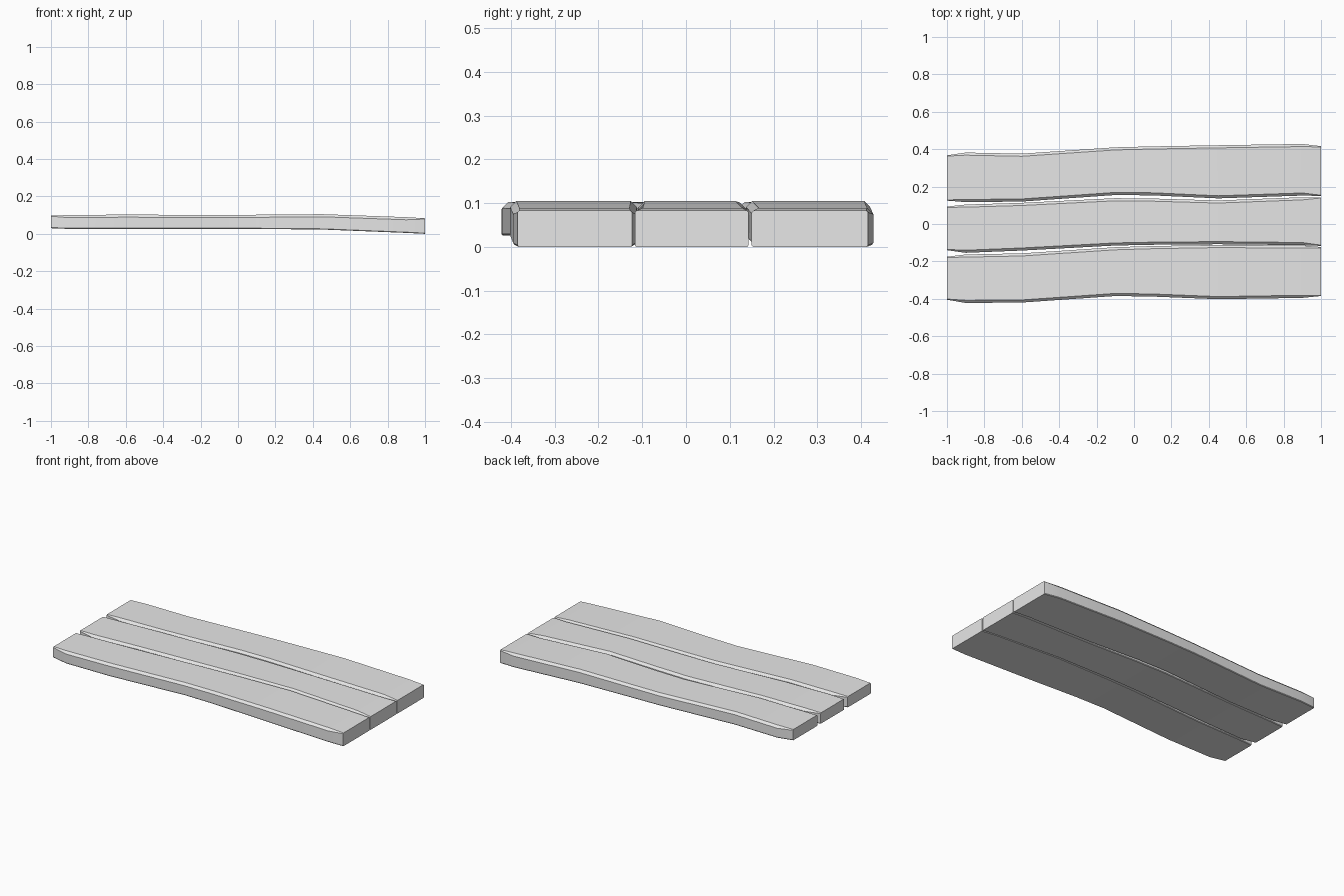
import bpy
import bmesh

if "Cube" in bpy.data.objects:
    bpy.data.objects.remove(bpy.data.objects["Cube"], do_unlink=True)

grey = bpy.data.materials.new("weathered_grey")
grey.use_nodes = True
colour = (0.8, 0.8, 0.8, 1)
grey.diffuse_color = colour
grey.node_tree.nodes["Principled BSDF"].inputs["Base Color"].default_value = colour

# Shared stations along the boards: x, underside z, top z
STATIONS = [(-1, .03, .098), (-.9, .026, .1), (-.6, .026, .103), (-.1, .026, .1),
            (.1, .026, .102), (.45, .023, .105), (.9, .005, .089), (1, 0, .083)]

# Front and back edge of each board at every station
BOARDS = {
    "front_plank": [(-.405, -.175), (-.422, -.163), (-.42, -.157), (-.385, -.124),
                    (-.388, -.118), (-.402, -.112), (-.395, -.115), (-.385, -.123)],
    "middle_plank": [(-.14, .093), (-.154, .104), (-.142, .113), (-.115, .138),
                     (-.111, .136), (-.108, .126), (-.113, .143), (-.117, .143)],
    "back_plank": [(.125, .367), (.117, .382), (.12, .376), (.155, .41),
                   (.153, .415), (.137, .421), (.152, .428), (.15, .416)],
}


def make_plank(name, edges):
    """Skin rectangular sections with chamfered top corners into one board."""
    bm = bmesh.new()
    rings = []
    for i, ((x, low, high), (a, b)) in enumerate(zip(STATIONS, edges)):
        c = .004 if i in (0, len(edges) - 1) else .014
        section = [(a + .003, low), (b - .003, low), (b, low + .004),
                   (b, high - c), (b - c, high), (a + c, high),
                   (a, high - c), (a, low + .004)]
        rings.append([bm.verts.new((x, y, z)) for y, z in section])
    for r, s in zip(rings, rings[1:]):
        for k in range(len(r)):
            n = (k + 1) % len(r)
            bm.faces.new((r[k], r[n], s[n], s[k]))
    bm.faces.new(rings[0])
    bm.faces.new(rings[-1][::-1])
    bmesh.ops.recalc_face_normals(bm, faces=bm.faces)
    mesh = bpy.data.meshes.new(name)
    bm.to_mesh(mesh)
    bm.free()
    mesh.materials.append(grey)
    obj = bpy.data.objects.new(name, mesh)
    bpy.context.collection.objects.link(obj)
    bpy.ops.object.select_all(action="DESELECT")
    obj.select_set(True)
    bpy.context.view_layer.objects.active = obj
    bpy.ops.object.shade_smooth_by_angle(angle=.35)


for plank_name, plank_edges in BOARDS.items():
    make_plank(plank_name, plank_edges)
